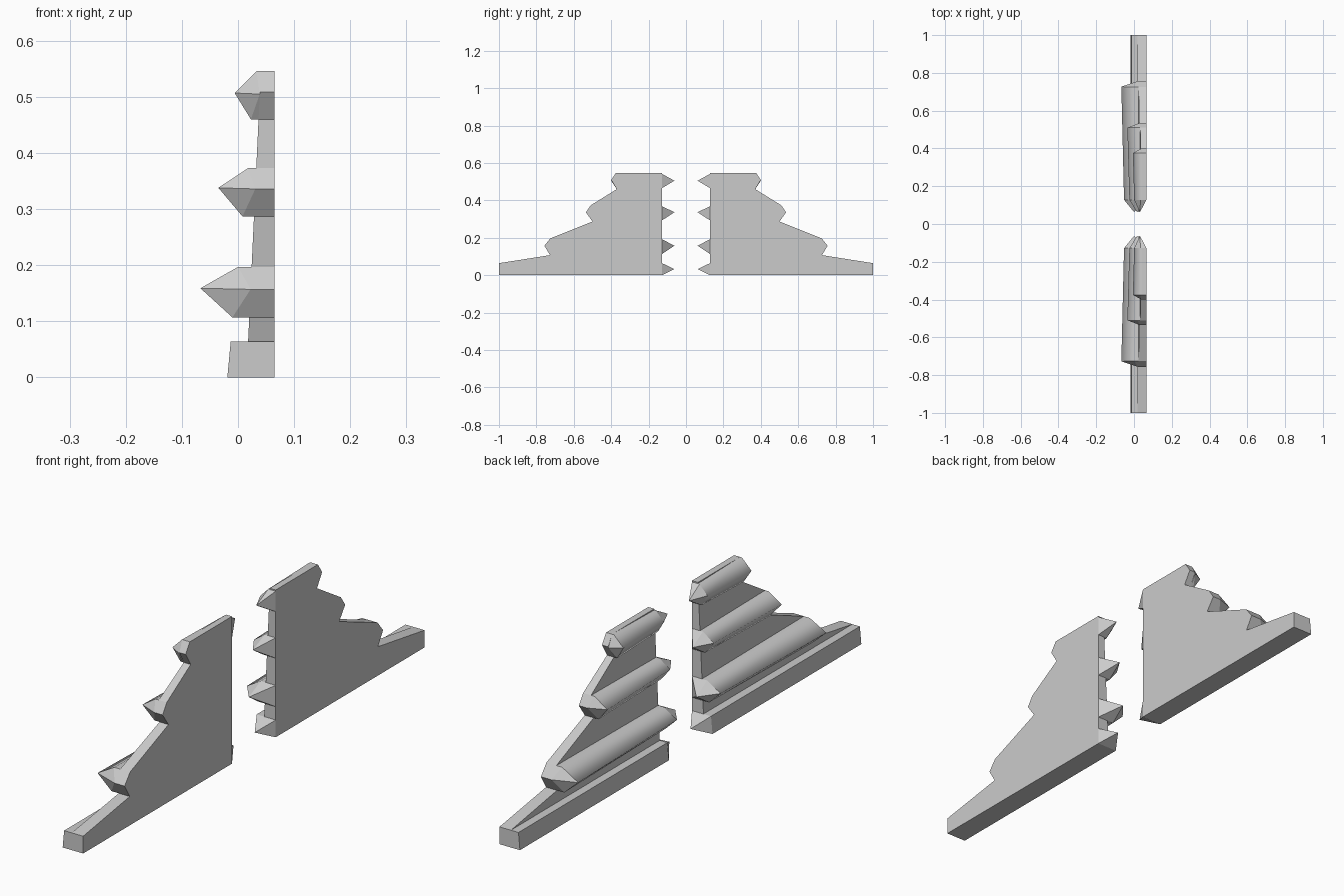
import bpy, bmesh

if "Cube" in bpy.data.objects:
    bpy.data.objects.remove(bpy.data.objects["Cube"])

BACK = 0.065     # flat rear plane
INNER = 0.128    # y of the inner end of each half
TIP = 0.062      # y of the inner spike points


def wall_x(z):
    """Front surface of the slightly leaning wall."""
    return 0.015 + 0.047 * z


def finish(name, bm):
    bmesh.ops.recalc_face_normals(bm, faces=bm.faces[:])
    mesh = bpy.data.meshes.new(name)
    bm.to_mesh(mesh)
    bm.free()
    ob = bpy.data.objects.new(name, mesh)
    bpy.context.collection.objects.link(ob)
    # second half across the gap
    mod = ob.modifiers.new("mirror", 'MIRROR')
    mod.use_axis = (False, True, False)
    mod.use_mirror_merge = False
    return ob


# stepped wall panel
outline = [(INNER, 0), (1, 0), (1, 0.064), (0.727, 0.107), (0.757, 0.157),
           (0.725, 0.197), (0.50, 0.287), (0.535, 0.336), (0.51, 0.373),
           (0.37, 0.46), (0.40, 0.509), (0.375, 0.546), (INNER, 0.546)]
bm = bmesh.new()
front = [bm.verts.new((wall_x(z), y, z)) for y, z in outline]
rear = [bm.verts.new((BACK, y, z)) for y, z in outline]
bm.faces.new(front)
bm.faces.new(rear[::-1])
for i in range(len(outline)):
    j = (i + 1) % len(outline)
    bm.faces.new((front[i], front[j], rear[j], rear[i]))
finish("wall_panel", bm)


def beam(name, outer, inner, ends, apex=None, tip=None):
    """Beam along y: section points run top to bottom; ends are y values."""
    bm = bmesh.new()
    out = [bm.verts.new((x, y, z)) for (x, z), y in zip(outer, ends)]
    inn = [bm.verts.new((x, INNER, z)) for x, z in inner]
    for i in range(len(out) - 1):
        f = bm.faces.new((out[i], out[i + 1], inn[i + 1], inn[i]))
        f.smooth = apex is not None
    # outer end: faceted point or flat cut
    if apex:
        a = bm.verts.new(apex)
        for p, q in zip(out, out[1:]):
            bm.faces.new((p, q, a))
    else:
        bm.faces.new(out)
    # inner spike reaching to the rear plane
    top = bm.verts.new((BACK, INNER, inner[0][1]))
    bottom = bm.verts.new((BACK, INNER, inner[-1][1]))
    ring = [top] + inn + [bottom]
    t = bm.verts.new(tip)
    for i in range(len(ring)):
        bm.faces.new((ring[i], ring[(i + 1) % len(ring)], t))
    for loop in (out, inn):
        for p, q in zip(loop, loop[1:]):
            e = bm.edges.get((p, q))
            if e:
                e.smooth = False
    finish(name, bm)


# base beam, square ended
base = [(wall_x(0.064), 0.064), (-0.013, 0.064), (-0.019, 0), (wall_x(0), 0)]
beam("base_beam", base, base, [1] * 4, tip=(0.025, TIP, 0.032))

# three pointed logs: bottom z, ridge z, top z, x of top / ridge / bottom, y ends
logs = [
    ("lower_log", 0.107, 0.159, 0.197, 0.0, -0.067, -0.01, (0.725, 0.727, 0.727), 0.757),
    ("middle_log", 0.287, 0.338, 0.373, 0.018, -0.035, 0.008, (0.51, 0.51, 0.50), 0.535),
    ("upper_log", 0.46, 0.507, 0.546, 0.033, -0.006, 0.023, (0.375, 0.375, 0.37), 0.40),
]
for name, zb, zm, zt, xt, xm, xb, (yt, ym, yb), ya in logs:
    outer = [(wall_x(zt), zt), (xt, zt), (xm, zm), (xb, zb), (wall_x(zb), zb)]
    # logs taper slightly toward the gap
    s = 0.84
    inner = [(wall_x(z) + (x - wall_x(z)) * s, zm + (z - zm) * 0.88) for x, z in outer]
    beam(name, outer, inner, [yt, yt, ym, yb, yb],
         apex=(wall_x(zm), ya, zm - 0.002),
         tip=((xm + BACK) / 2 + 0.002, TIP, zm - 0.002))
